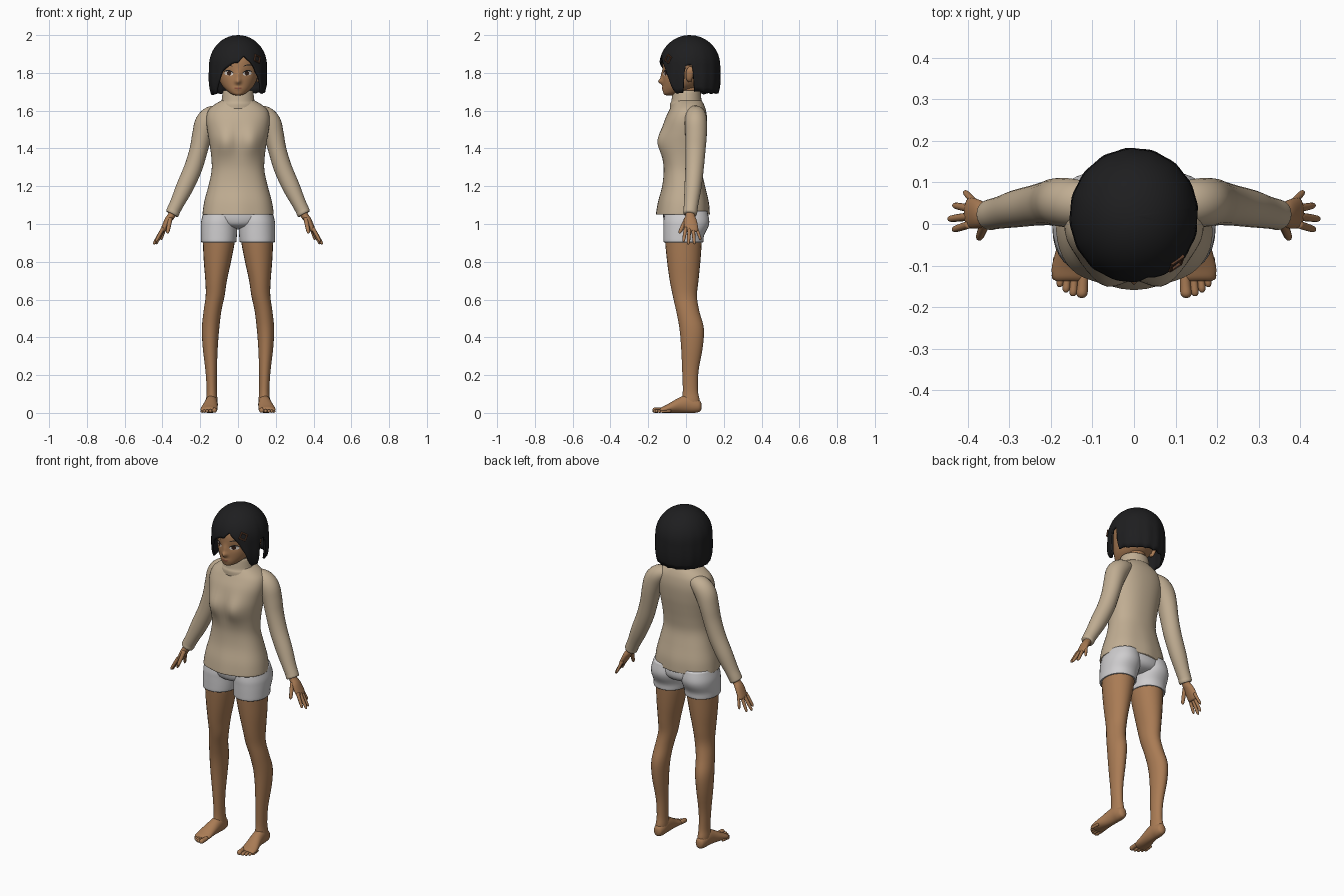
import bpy, bmesh, math
from mathutils import Vector
from mathutils.bvhtree import BVHTree

if "Cube" in bpy.data.objects:
    bpy.data.objects.remove(bpy.data.objects["Cube"])


def material(name, rgb):
    m = bpy.data.materials.new(name)
    m.diffuse_color = (*rgb, 1)
    m.use_nodes = True
    m.node_tree.nodes["Principled BSDF"].inputs["Base Color"].default_value = m.diffuse_color
    return m


SKIN = material("brown skin", (0.40, 0.20, 0.09))
KNIT = material("beige knit", (0.53, 0.42, 0.29))
WHITE = material("light grey cloth", (0.62, 0.61, 0.62))
HAIR = material("black hair", (0.013, 0.013, 0.014))
LIP = material("lip brown", (0.26, 0.085, 0.05))
IRIS = material("dark brown eye", (0.035, 0.014, 0.008))
EYEW = material("eye white", (0.72, 0.66, 0.60))
CLIP = material("wood brown clip", (0.12, 0.05, 0.025))


def finish(name, bm, mat):
    bmesh.ops.recalc_face_normals(bm, faces=bm.faces)
    me = bpy.data.meshes.new(name)
    bm.to_mesh(me)
    bm.free()
    me.materials.append(mat)
    me.polygons.foreach_set("use_smooth", [True] * len(me.polygons))
    ob = bpy.data.objects.new(name, me)
    bpy.context.collection.objects.link(ob)
    return ob


def spline(rows, steps):
    """Catmull-Rom through rows of numbers"""
    rows = [Vector(r) for r in rows]
    out = []
    for i in range(len(rows) - 1):
        a, b, c, d = (rows[max(i - 1, 0)], rows[i], rows[i + 1], rows[min(i + 2, len(rows) - 1)])
        for k in range(steps):
            t = k / steps
            out.append(0.5 * (2 * b + (c - a) * t + (2 * a - 5 * b + 4 * c - d) * t * t
                              + (3 * b - a - 3 * c + d) * t ** 3))
    return out + [rows[-1]]


def loft(name, rings, mat, s=1, axis=None, n=24, steps=4, power=2.0, deform=None):
    """Tube through rings (x, y, z, radius_a, radius_b); s=-1 mirrors in x"""
    pts = spline(rings, steps)
    bm = bmesh.new()
    loops = []
    for i, p in enumerate(pts):
        c = Vector(p[:3])
        nrm = Vector(axis) if axis else (Vector(pts[min(i + 1, len(pts) - 1)][:3])
                                         - Vector(pts[max(i - 1, 0)][:3])).normalized()
        ref = Vector((0, 0, 1)) if abs(nrm.y) > 0.8 else Vector((0, 1, 0))
        v = (ref - ref.dot(nrm) * nrm).normalized()
        u = v.cross(nrm)
        loop = []
        for k in range(n):
            a = 2 * math.pi * k / n
            ca, sa = math.cos(a), math.sin(a)
            e = 2 / power
            co = (c + u * max(p[3], 0.001) * math.copysign(abs(ca) ** e, ca)
                  + v * max(p[4], 0.001) * math.copysign(abs(sa) ** e, sa))
            if deform:
                co = deform(co)
            loop.append(bm.verts.new((co.x * s, co.y, co.z)))
        loops.append(loop)
    for A, B in zip(loops, loops[1:]):
        for k in range(n):
            bm.faces.new((A[k], A[(k + 1) % n], B[(k + 1) % n], B[k]))
    bm.faces.new(loops[0])
    bm.faces.new(loops[-1])
    return finish(name, bm, mat)


def column(rows, cx=None):
    """(z, [x,] half width, front y, back y) rows to horizontal rings"""
    out = []
    for r in rows:
        z, x, rx, f, b = r if len(r) == 5 else (r[0], 0, *r[1:])
        out.append((x, (f + b) / 2, z, rx, (b - f) / 2))
    return out


def bump(v, w):
    return math.exp(-(v / w) ** 2)


UP = (0, 0, 1)


# Sweater body with bust
def bust(co):
    if co.y < -0.02:
        co.y -= 0.032 * bump(abs(co.x) - 0.07, 0.055) * bump(co.z - 1.435, 0.075)
    a = math.atan2(co.x, -co.y)
    k = 0.012 * max(0, min(1, (1.3 - co.z) / 0.25))
    co.x *= 1 + k * math.sin(5 * a + 1) * math.sin(a)
    co.y *= 1 + 2 * k * math.cos(6 * a)
    return co


loft("sweater_body", column([
    (1.05, .186, -.155, .122), (1.06, .187, -.155, .123), (1.12, .178, -.145, .118),
    (1.20, .157, -.125, .10), (1.28, .140, -.118, .085), (1.35, .141, -.122, .09),
    (1.42, .15, -.127, .10), (1.48, .16, -.125, .108), (1.55, .168, -.112, .112),
    (1.60, .158, -.09, .106), (1.632, .125, -.074, .095), (1.655, .085, -.065, .082)]),
    KNIT, axis=UP, n=48, power=2.25, deform=bust)
loft("turtleneck_collar", column([
    (1.61, .105, -.085, .092), (1.635, .098, -.084, .09), (1.65, .088, -.078, .083),
    (1.675, .084, -.074, .08), (1.70, .08, -.07, .077), (1.708, .074, -.064, .071),
    (1.70, .064, -.054, .061)]), KNIT, axis=UP, n=32)
loft("neck", column([(1.62, .055, -.045, .065), (1.68, .052, -.042, .063), (1.76, .055, -.04, .07)]),
     SKIN, axis=UP)

# Shorts seat
loft("shorts_seat", column([(.975, .04, -.05, .06), (.99, .12, -.10, .10), (1.02, .175, -.118, .118),
                            (1.07, .175, -.12, .112), (1.12, .15, -.10, .09)]), WHITE, axis=UP, n=32)

for s, side in ((1, "left"), (-1, "right")):
    # Sleeve and cuff
    loft(side + "_sleeve", [
        (.09, .045, 1.595, .035, .045), (.135, .05, 1.573, .054, .056), (.168, .052, 1.535, .06, .059),
        (.19, .053, 1.47, .053, .057), (.209, .05, 1.39, .048, .053), (.238, .045, 1.295, .048, .049),
        (.282, .037, 1.195, .046, .045), (.32, .028, 1.115, .038, .039), (.34, .024, 1.075, .036, .037),
        (.346, .022, 1.06, .036, .037), (.350, .021, 1.052, .033, .034)], KNIT, s)
    # Hand
    loft(side + "_palm", [
        (.335, .024, 1.08, .021, .026), (.352, .022, 1.045, .020, .025), (.37, .023, 1.02, .019, .033),
        (.388, .026, .985, .016, .037), (.398, .027, .965, .013, .035), (.401, .027, .959, .006, .026)], SKIN, s)
    for fname, a, b, r in (("thumb", (.358, .003, 1.03), (.374, -.036, .95), .0105),
                           ("index_finger", (.396, -.001, .98), (.436, -.014, .905), .0088),
                           ("middle_finger", (.398, .018, .975), (.447, .012, .892), .009),
                           ("ring_finger", (.394, .037, .977), (.435, .045, .893), .0088),
                           ("little_finger", (.385, .053, .985), (.408, .078, .915), .0078)):
        a, b = Vector(a), Vector(b)
        loft(f"{side}_{fname}", [(*a.lerp(b, t), r * k, r * k) for t, k in
                                 ((0, 1.1), (.4, 1.05), (.8, .92), (.95, .65), (1, .15))],
             SKIN, s, n=12, steps=3)
    # Leg
    loft(side + "_leg", column([
        (.95, .102, .086, -.112, .084), (.90, .102, .084, -.11, .083), (.80, .109, .072, -.1, .076),
        (.70, .116, .057, -.086, .066), (.62, .121, .05, -.07, .058), (.54, .135, .047, -.052, .07),
        (.45, .145, .046, -.035, .094), (.35, .147, .040, -.026, .089), (.22, .142, .030, -.02, .066),
        (.12, .139, .027, -.017, .063), (.07, .139, .030, -.022, .072), (.04, .139, .03, -.03, .074)]),
        SKIN, s, axis=UP)
    # Shorts leg
    loft(side + "_shorts_leg", column([
        (.905, .102, .086, -.112, .085), (.906, .102, .093, -.119, .092), (.94, .101, .095, -.12, .096),
        (.985, .100, .097, -.12, .118), (1.02, .098, .096, -.119, .123), (1.07, .095, .085, -.11, .112)]),
        WHITE, s, axis=UP, n=32, power=2.15)
    # Foot and toes
    loft(side + "_foot", [
        (.139, .081, .035, .010, .016), (.139, .072, .036, .024, .03), (.139, .045, .04, .031, .04),
        (.140, .01, .048, .033, .048), (.143, -.03, .042, .036, .042), (.149, -.07, .031, .041, .031),
        (.153, -.105, .021, .045, .021), (.154, -.128, .016, .042, .015), (.153, -.137, .014, .036, .008)],
        SKIN, s, axis=(0, -1, 0))
    for i, (x, tip, r) in enumerate(((.126, -.178, .0135), (.147, -.174, .0095), (.164, -.165, .009),
                                     (.179, -.152, .0085), (.191, -.135, .008))):
        loft(f"{side}_toe_{i + 1}", [(x - .004 + .004 * t, tip + .055 * (1 - t), r * (1.25 - .25 * t), r * k, r * k)
                                     for t, k in ((0, .9), (.5, .95), (.8, 1), (.95, .7), (1, .2))],
             SKIN, s, axis=(0, -1, 0), n=12, steps=3)
    # Ear
    loft(side + "_ear", [(.104, .02, 1.752, .006, .008), (.112, .017, 1.765, .01, .015),
                         (.119, .02, 1.79, .011, .021), (.122, .024, 1.815, .01, .022),
                         (.117, .026, 1.833, .005, .01)], SKIN, s, axis=UP, n=14)


# Head with nose, lips and eye sockets
def face(co):
    if co.y < -0.03:
        x, z = co.x, co.z
        co.y -= (.022 * bump(x, .014) * bump(z - 1.754, .015) + .010 * bump(x, .012) * bump(z - 1.782, .025)
                 + .005 * bump(x, .022) * bump(z - 1.718, .012))
        co.y += .006 * bump(abs(x) - .048, .025) * bump(z - 1.80, .02)
    return co


head = loft("head", column([
    (1.681, .012, -.105, -.075), (1.686, .03, -.116, -.045), (1.70, .052, -.121, .0),
    (1.73, .082, -.122, .07), (1.77, .101, -.123, .115), (1.82, .11, -.124, .14),
    (1.87, .112, -.121, .15), (1.92, .10, -.10, .14), (1.96, .07, -.06, .10), (1.98, .02, -.01, .05)]),
    SKIN, axis=UP, n=72, steps=8, deform=face)
bpy.context.view_layer.update()
surface = BVHTree.FromObject(head, bpy.context.evaluated_depsgraph_get())


def decal(name, cx, cz, rx, rz, mat, off, bend=0, tilt=0, n=24):
    """Thin painted ellipse laid on the face"""
    bm = bmesh.new()

    def point(r, a):
        dx, dz = rx * r * math.cos(a), rz * r * math.sin(a)
        x, z = cx + dx, cz + dz - bend * dx * dx + tilt * dx
        hit = surface.ray_cast(Vector((x, -1, z)), Vector((0, 1, 0)))[0]
        return bm.verts.new((x, (hit.y if hit else -.1) - off, z))
    mid = point(0, 0)
    prev = None
    for r in (.35, .7, 1):
        loop = [point(r, 2 * math.pi * k / n) for k in range(n)]
        for k in range(n):
            j = (k + 1) % n
            bm.faces.new((prev[k], prev[j], loop[j], loop[k]) if prev else (mid, loop[k], loop[j]))
        prev = loop
    ob = finish(name, bm, mat)
    if ob.data.polygons[0].normal.y > 0:
        ob.data.flip_normals()


for s, side in ((1, "left"), (-1, "right")):
    decal(side + "_eye_white", s * .049, 1.799, .023, .0125, EYEW, .0012, 6, s * .1)
    decal(side + "_iris", s * .047, 1.799, .0115, .0125, IRIS, .002)
    decal(side + "_lashes", s * .05, 1.8125, .026, .0035, HAIR, .0028, 16, s * .1)
    decal(side + "_eyebrow", s * .052, 1.842, .024, .0028, HAIR, .0015, 10, s * .1)
decal("mouth", 0, 1.718, .021, .0048, LIP, .0012, -3)

# Bobbed hair: shell whose lower edge follows the fringe, ear gap and nape (degrees, z)
EDGE = [(-180, 1.69), (-110, 1.685), (-70, 1.68), (-54, 1.69), (-43, 1.75), (-34, 1.80), (-20, 1.835),
        (0, 1.855), (13, 1.885), (22, 1.865), (36, 1.82), (46, 1.77), (55, 1.71), (63, 1.685), (77, 1.69),
        (81, 1.835), (95, 1.835), (99, 1.70), (130, 1.69), (180, 1.69)]
PROFILE = [(1.60, .80), (1.67, .88), (1.69, .94), (1.73, 1.0), (1.78, 1.015), (1.84, 1.0)]


def lerp_table(table, x):
    for (x0, y0), (x1, y1) in zip(table, table[1:]):
        if x <= x1:
            return y0 + (y1 - y0) * (x - x0) / (x1 - x0)
    return table[-1][1]


def hair_point(deg, z):
    a = math.radians(deg)
    r = math.sqrt(max(0, 1 - ((z - 1.84) / .16) ** 2)) if z > 1.84 else lerp_table(PROFILE, z)
    r *= 1 + .008 * math.sin(16 * a) * max(0, min(1, (1.95 - z) / .2))
    return Vector((.153 * r * math.sin(a), .02 - .161 * r * math.cos(a), z))


bm = bmesh.new()
COLS, ROWS = 180, 18
top = bm.verts.new((0, .02, 2.0))
prev = None
for i in range(1, ROWS + 1):
    loop = []
    for k in range(COLS):
        d = -180 + 360 * k / COLS
        low = lerp_table(EDGE, d) + .006 * abs(math.sin(math.radians(d * 9)))
        loop.append(bm.verts.new(hair_point(d, 2 - (2 - low) * (i / ROWS) ** 1.6)))
    for k in range(COLS):
        j = (k + 1) % COLS
        bm.faces.new((prev[k], prev[j], loop[j], loop[k]) if prev else (top, loop[k], loop[j]))
    prev = loop
hair = finish("bobbed_hair", bm, HAIR)
thick = hair.modifiers.new("thickness", "SOLIDIFY")
thick.thickness, thick.offset = .012, -1

# Hair clip: square frame on the fringe
p = hair_point(43, 1.875)
bpy.ops.mesh.primitive_torus_add(major_segments=4, minor_segments=8, major_radius=.023, minor_radius=.006,
                                 location=p)
clip = bpy.context.object
clip.name = "hair_clip"
clip.data.materials.append(CLIP)
clip.rotation_euler = (p - Vector((0, .02, 1.83))).to_track_quat('Z', 'Y').to_euler()
clip.rotation_euler.rotate_axis('Z', math.radians(20))
